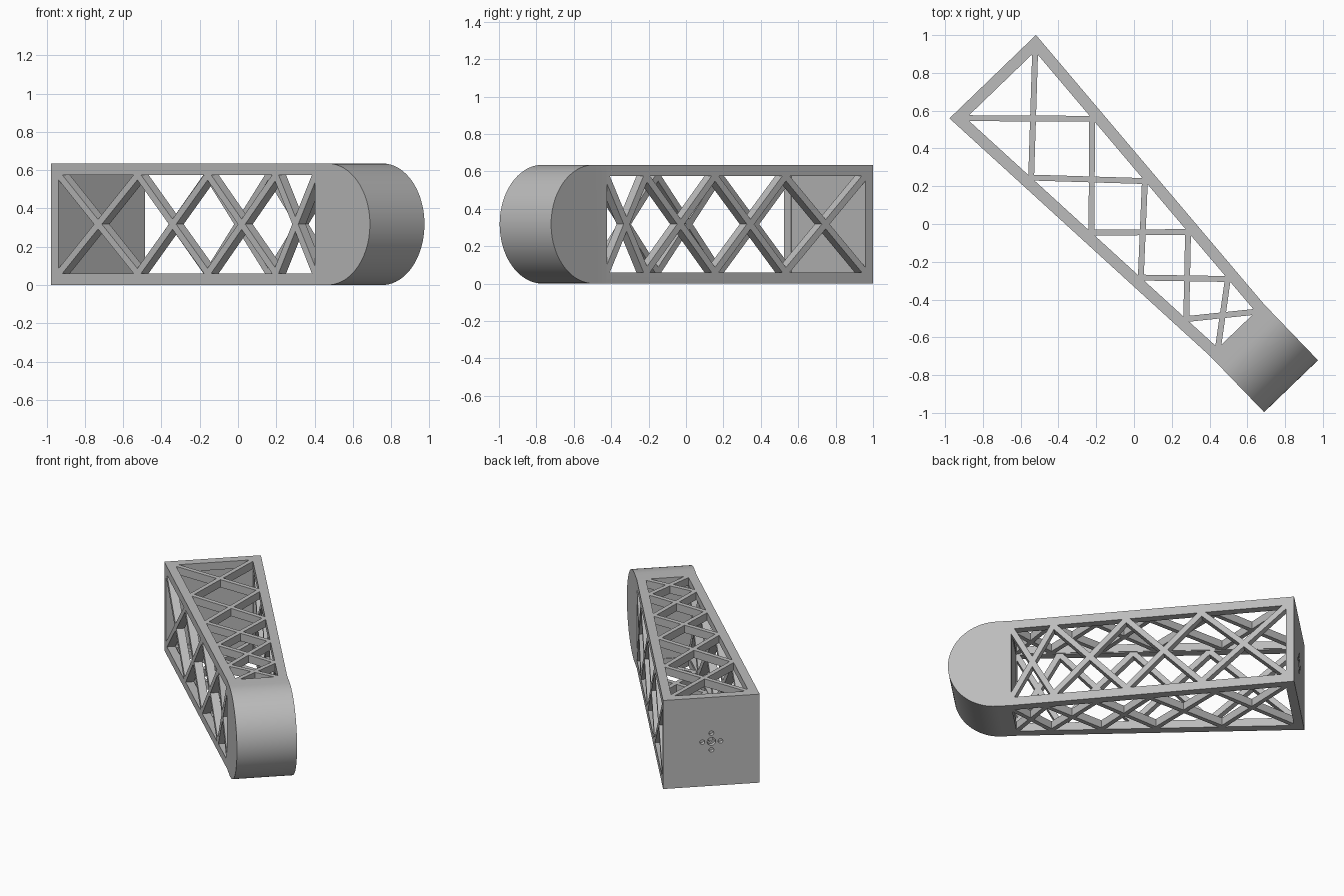
import bpy, bmesh, math
from mathutils import Vector

if "Cube" in bpy.data.objects:
    bpy.data.objects.remove(bpy.data.objects["Cube"])

# Local frame: u runs along the arm, v across it, z up
H, LEN, NECK = 0.635, 2.276, 1.865
R = H / 2
W0, W1 = 0.318, 0.198
ORIGIN = Vector((-0.748, 0.78, 0))
U = Vector((0.694, -0.72, 0))
V = Vector((0.72, 0.694, 0))

grey = bpy.data.materials.new("plain grey")
grey.diffuse_color = (0.5, 0.5, 0.5, 1)
grey.use_nodes = True
grey.node_tree.nodes["Principled BSDF"].inputs["Base Color"].default_value = grey.diffuse_color


def place(u, v, z):
    return ORIGIN + U * u + V * v + Vector((0, 0, z))


def half_width(u):
    return W0 + (W1 - W0) * min(u / NECK, 1)


def finish(bm, name):
    bmesh.ops.recalc_face_normals(bm, faces=bm.faces[:])
    me = bpy.data.meshes.new(name)
    bm.to_mesh(me)
    bm.free()
    me.materials.append(grey)
    ob = bpy.data.objects.new(name, me)
    bpy.context.collection.objects.link(ob)
    return ob


def prisms(name, polygons, lo, hi, to_local):
    """Extrude 2D polygons from lo to hi; to_local(a, b, depth) gives (u, v, z)."""
    bm = bmesh.new()
    for poly in polygons:
        ends = [[bm.verts.new(place(*to_local(a, b, d))) for a, b in poly] for d in (lo, hi)]
        for e in ends:
            bm.faces.new(e)
        for i in range(len(poly)):
            j = (i + 1) % len(poly)
            bm.faces.new((ends[0][i], ends[0][j], ends[1][j], ends[1][i]))
    return finish(bm, name)


def inset(poly, dists):
    """Move each edge of a counterclockwise polygon inward by its own distance."""
    lines = []
    for i, p in enumerate(poly):
        p, q = Vector(p), Vector(poly[(i + 1) % len(poly)])
        d = (q - p).normalized()
        lines.append((p + Vector((-d.y, d.x)) * dists[i], d))
    out = []
    for i, (p, d) in enumerate(lines):
        p0, d0 = lines[i - 1]
        t = (p - p0).cross(d) / d0.cross(d)
        out.append(tuple(p0 + d0 * t))
    return out


def lattice_gaps(nodes, half, bar):
    """Openings left between the crossed bars of a row of cells."""
    s = bar / 2
    lo = [(u, -half(u)) for u in nodes]
    hi = [(u, half(u)) for u in nodes]
    mids, gaps = [], []
    for i in range(len(nodes) - 1):
        a, b = half(nodes[i]), half(nodes[i + 1])
        c = (nodes[i] + (nodes[i + 1] - nodes[i]) * a / (a + b), 0)
        mids.append(c)
        gaps.append(inset([lo[i], lo[i + 1], c], [0, s, s]))
        gaps.append(inset([hi[i + 1], hi[i], c], [0, s, s]))
    for i in range(len(mids) - 1):
        gaps.append(inset([mids[i], lo[i + 1], mids[i + 1], hi[i + 1]], [s] * 4))
    gaps.append(inset([lo[0], mids[0], hi[0]], [s, s, 0]))
    gaps.append(inset([lo[-1], hi[-1], mids[-1]], [0, s, s]))
    return gaps


def circle(x, y, r, n=20):
    return [(x + r * math.cos(2 * math.pi * k / n), y + r * math.sin(2 * math.pi * k / n))
            for k in range(n)]


# Arm body: tapered box running into a rounded head
bm = bmesh.new()
N = 40
arc = [(LEN - R + R * math.sin(math.pi * k / N), R - R * math.cos(math.pi * k / N))
       for k in range(N + 1)]
profile = [(0, 0), (NECK, 0)] + arc + [(NECK, H), (0, H)]
sides = [[bm.verts.new(place(u, s * half_width(u), z)) for u, z in profile] for s in (-1, 1)]
for s in sides:
    bm.faces.new((s[0], s[1], s[-2], s[-1]))
    bm.faces.new(s[1:-1])
for i in range(len(profile)):
    j = (i + 1) % len(profile)
    bm.faces.new((sides[0][i], sides[0][j], sides[1][j], sides[1][i]))
arm = finish(bm, "lattice_arm")

# Hollow inside
wall, c0, c1 = 0.055, 0.05, 1.868
cavity = prisms("cavity_cutter",
                [[(c0, wall - half_width(c0)), (c1, wall - half_width(c1)),
                  (c1, half_width(c1) - wall), (c0, half_width(c0) - wall)]],
                wall, H - wall, lambda a, b, d: (a, b, d))

# Openings through top and bottom, and through both sides
top_gaps = prisms("top_cutter",
                  lattice_gaps([0.06, 0.526, 0.957, 1.31, 1.635, 1.862],
                               lambda u: half_width(u) - 0.06, 0.031),
                  -0.1, H + 0.1, lambda a, b, d: (a, b, d))
side_gaps = prisms("side_cutter",
                   lattice_gaps([0.053, 0.61, 1.105, 1.585, 1.862],
                                lambda u: 0.257, 0.037),
                   -0.6, 0.6, lambda a, b, d: (a, d, b + R))

# Mounting holes in the square end plate
end_map = lambda a, b, d: (d, a, b + R)
small = [circle(x * 0.06, y * 0.06, 0.016) for x, y in ((1, 0), (-1, 0), (0, 1), (0, -1))]
hole_cutters = [
    prisms("small_hole_cutter", small, -0.05, 0.03, end_map),
    prisms("hub_cutter", [circle(0, 0, 0.028)], -0.05, 0.031, end_map),
    prisms("centre_hole_cutter", [circle(0, 0, 0.016)], -0.05, 0.1, end_map)]

bpy.context.view_layer.objects.active = arm
arm.select_set(True)
for cutter in [cavity, top_gaps, side_gaps] + hole_cutters:
    mod = arm.modifiers.new("cut", 'BOOLEAN')
    mod.operation = 'DIFFERENCE'
    mod.solver = 'EXACT'
    mod.object = cutter
    bpy.ops.object.modifier_apply(modifier=mod.name)
    bpy.data.objects.remove(cutter)

bpy.ops.object.shade_smooth_by_angle(angle=math.radians(25))
